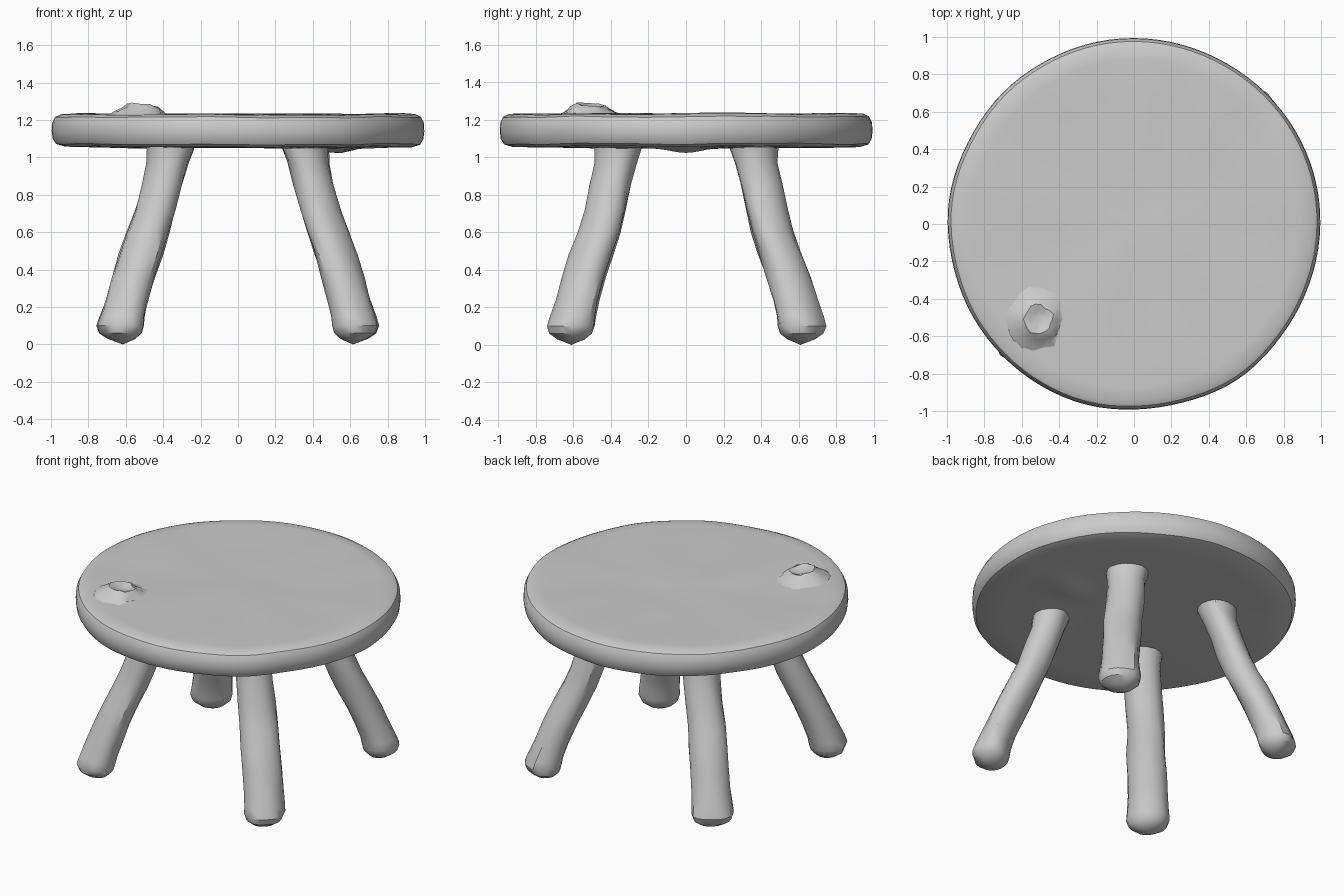
import bpy, bmesh
from math import sin, cos, pi, exp, atan2
from mathutils import Vector, noise

if "Cube" in bpy.data.objects:
    bpy.data.objects.remove(bpy.data.objects["Cube"])


def loft(name, rings, cap_start=None, cap_end=None):
    """Skin a list of equal point rings, closing the ends with centre points."""
    bm = bmesh.new()
    loops = [[bm.verts.new(p) for p in ring] for ring in rings]
    n = len(loops[0])
    for a, b in zip(loops, loops[1:]):
        for i in range(n):
            j = (i + 1) % n
            bm.faces.new((a[i], a[j], b[j], b[i]))
    for loop, tip in ((loops[0], cap_start), (loops[-1], cap_end)):
        if tip is not None:
            v = bm.verts.new(tip)
            for i in range(n):
                bm.faces.new((loop[i], loop[(i + 1) % n], v))
    bmesh.ops.recalc_face_normals(bm, faces=bm.faces)
    mesh = bpy.data.meshes.new(name)
    bm.to_mesh(mesh)
    bm.free()
    obj = bpy.data.objects.new(name, mesh)
    bpy.context.collection.objects.link(obj)
    bpy.context.view_layer.objects.active = obj
    bpy.ops.object.select_all(action='DESELECT')
    obj.select_set(True)
    bpy.ops.object.shade_smooth_by_angle(angle=0.6)
    return obj


# Tabletop: rounded slab with hand-hewn unevenness and a lump underneath
profile = [(0.2, 1.05), (0.35, 1.05), (0.45, 1.05), (0.55, 1.05), (0.65, 1.052),
           (0.8, 1.054), (0.93, 1.056), (0.975, 1.07), (0.993, 1.10),
           (0.998, 1.14), (0.995, 1.185), (0.98, 1.215), (0.95, 1.229),
           (0.88, 1.232), (0.7, 1.23), (0.5, 1.229), (0.3, 1.229), (0.15, 1.23)]
rings = []
for r, z in profile:
    ring = []
    for i in range(96):
        a = 2 * pi * i / 96
        rr = r * (1 - 0.004 + 0.009 * noise.noise((2 * cos(a), 2 * sin(a), 0.3)))
        x, y = rr * cos(a), rr * sin(a)
        dz = 0.008 * noise.noise((3 * x, 3 * y, 5 * z))
        if z < 1.06:
            dz -= 0.03 * exp(-((x - 0.52) ** 2 + y ** 2) / 0.012)
        ring.append((x, y, z + dz))
    rings.append(ring)
loft("tabletop", rings, (0, 0, 1.05), (0, 0, 1.23))

# Knot: irregular raised ring of wood with a hollow middle
rings = []
for k, (r, z) in enumerate([(0.18, 1.222), (0.14, 1.238), (0.105, 1.262),
                            (0.075, 1.28), (0.045, 1.272)]):
    ring = []
    for i in range(18):
        a = 2 * pi * i / 18
        rr = r * (1 + 0.25 * noise.noise((1.5 * cos(a), 1.5 * sin(a), k * 0.7)))
        dz = 0 if k == 0 else 0.010 * cos(a - 1.2 * pi) + 0.01 * noise.noise((2 * cos(a), 2 * sin(a), k))
        ring.append((-0.51 + rr * cos(a), -0.51 + rr * sin(a), z + dz))
    rings.append(ring)
loft("knot", rings, None, (-0.51, -0.5, 1.255))


# Legs: splayed, slightly gnarled branches with blunt pointed feet
# columns: height, centre offset in x, centre offset in y, girth
path = [(1.09, 0.355, 0.36, 1.2), (1.04, 0.36, 0.365, 1.12), (0.97, 0.375, 0.375, 1.0),
        (0.85, 0.405, 0.405, 0.98), (0.72, 0.44, 0.43, 0.98), (0.6, 0.48, 0.46, 1.0),
        (0.48, 0.52, 0.505, 1.02), (0.36, 0.56, 0.545, 1.02), (0.24, 0.595, 0.58, 1.03),
        (0.15, 0.62, 0.605, 1.08), (0.10, 0.63, 0.615, 1.12), (0.06, 0.628, 0.615, 1.0),
        (0.03, 0.622, 0.613, 0.65)]


def leg(name, sx, sy, seed):
    turn = atan2(sy, sx)
    rings = []
    for z, cx, cy, girth in path:
        ring = []
        for i in range(16):
            a = 2 * pi * i / 16
            bump = 1 + 0.11 * noise.noise((1.6 * cos(a + 2 * z), 1.6 * sin(a + 2 * z), 3 * z + seed))
            u, v = 0.104 * girth * bump * cos(a), 0.117 * girth * bump * sin(a)
            ring.append((sx * cx + u * cos(turn) - v * sin(turn),
                         sy * cy + u * sin(turn) + v * cos(turn), z))
        rings.append(ring)
    loft(name, rings, (sx * 0.355, sy * 0.36, 1.09), (sx * 0.615, sy * 0.61, 0.0))


leg("front_left_leg", -1, -1, 1.7)
leg("front_right_leg", 1, -1, 7.3)
leg("back_left_leg", -1, 1, 13.1)
leg("back_right_leg", 1, 1, 21.9)
